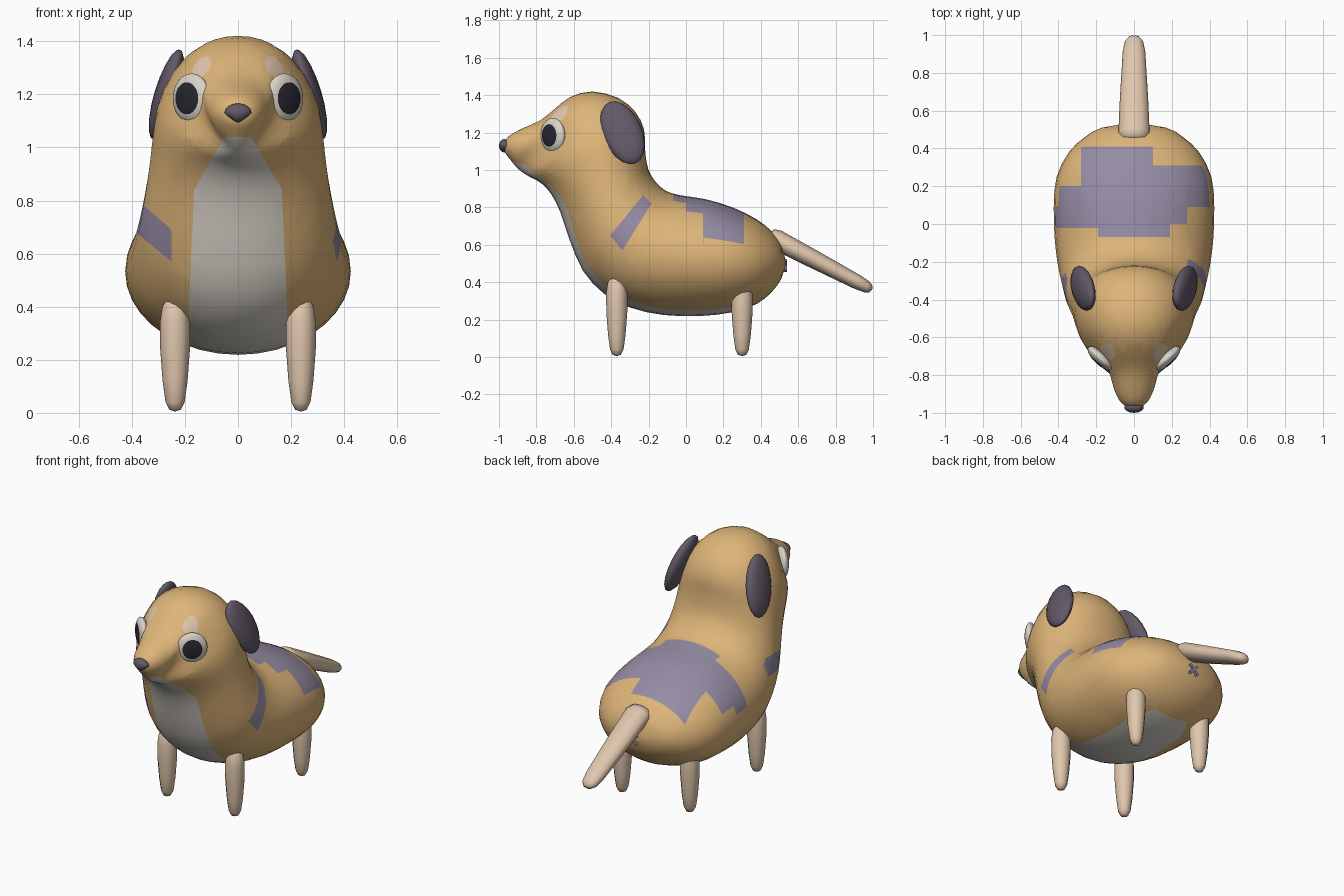
import bpy, bmesh, math
from mathutils import Vector, Matrix

if "Cube" in bpy.data.objects:
    bpy.data.objects.remove(bpy.data.objects["Cube"])

COLOURS = {
    "tan_fur": (0.73, 0.46, 0.19), "pale_grey": (0.70, 0.66, 0.59),
    "purple_patch": (0.30, 0.26, 0.37), "dark_ear": (0.125, 0.10, 0.14),
    "pupil_black": (0.022, 0.02, 0.032), "cream": (0.75, 0.57, 0.42),
}
MATS = {}
for key, rgb in COLOURS.items():
    MATS[key] = bpy.data.materials.new(key)
    MATS[key].diffuse_color = (*rgb, 1)


def finish(name, bm, *mats, smooth=True):
    bmesh.ops.recalc_face_normals(bm, faces=bm.faces)
    for f in bm.faces:
        f.smooth = smooth
    me = bpy.data.meshes.new(name)
    bm.to_mesh(me)
    bm.free()
    for m in mats:
        me.materials.append(MATS[m])
    ob = bpy.data.objects.new(name, me)
    bpy.context.collection.objects.link(ob)
    return ob


def axes(x, y, z, origin):
    m = Matrix((x, y, z)).transposed().to_4x4()
    m.translation = origin
    return m


def loft(bm, rings):
    loops = [[bm.verts.new(p) for p in r] for r in rings]
    n = len(loops[0])
    for a, b in zip(loops, loops[1:]):
        for i in range(n):
            bm.faces.new((a[i], a[(i + 1) % n], b[(i + 1) % n], b[i]))
    bmesh.ops.remove_doubles(bm, verts=bm.verts, dist=1e-5)


def lathe(name, profile, matrix, mat, n=12):
    bm = bmesh.new()
    loft(bm, [[matrix @ Vector((r * math.cos(i * math.tau / n), r * math.sin(i * math.tau / n), z))
               for i in range(n)] for r, z in profile])
    return finish(name, bm, mat)


# Body sections: top y, top z, bottom y, bottom z, half width, upper fullness
SECTIONS = [
    (.535, .50, .535, .50, 0, 0), (.51, .60, .51, .42, .17, 0),
    (.46, .67, .46, .35, .26, 0), (.38, .735, .38, .285, .345, 0),
    (.25, .80, .25, .24, .41, 0), (.10, .845, .08, .22, .425, 0),
    (-.03, .865, -.12, .225, .42, 0), (-.11, .89, -.30, .265, .405, 0),
    (-.165, .94, -.44, .34, .385, 0), (-.20, 1.0, -.55, .46, .365, 0),
    (-.215, 1.07, -.62, .62, .345, 0), (-.22, 1.14, -.67, .77, .33, 0),
    (-.225, 1.22, -.72, .87, .32, 0), (-.27, 1.31, -.775, .93, .305, .05),
    (-.36, 1.385, -.83, .96, .265, .15), (-.50, 1.42, -.87, .985, .19, .35),
    (-.62, 1.39, -.89, 1.0, .142, .25), (-.71, 1.32, -.915, 1.025, .122, .1),
    (-.78, 1.265, -.935, 1.05, .108, 0), (-.88, 1.22, -.955, 1.075, .085, 0),
    (-.95, 1.18, -.968, 1.10, .05, 0), (-.972, 1.14, -.972, 1.14, 0, 0),
]


def section_ring(s, n=36):
    top, bot = Vector((0, s[0], s[1])), Vector((0, s[2], s[3]))
    c, h = (top + bot) / 2, (top - bot) / 2
    out = []
    for i in range(n):
        a = math.tau * i / n
        p = c + h * math.sin(a)
        p.x = s[4] * math.cos(a) * (1 + s[5] * math.sin(a))
        out.append(p)
    return out


def midway(i):
    p = [SECTIONS[max(0, min(len(SECTIONS) - 1, i + k))] for k in (-1, 0, 1, 2)]
    return [(-a + 9 * b + 9 * c - d) / 16 for a, b, c, d in zip(*p)]


rings = []
for i, s in enumerate(SECTIONS):
    rings.append(section_ring(s))
    if i < len(SECTIONS) - 1:
        rings.append(section_ring(midway(i)))
body = bmesh.new()
loft(body, rings)
bmesh.ops.recalc_face_normals(body, faces=body.faces)


def paint(poly, ia, ib, slot, keep):
    """Cut a convex outline, projected on axes ia and ib, into the body and colour it."""
    lo = [min(p[k] for p in poly) - .06 for k in (0, 1)]
    hi = [max(p[k] for p in poly) + .06 for k in (0, 1)]
    mid = [sum(p[k] for p in poly) / len(poly) for k in (0, 1)]
    planes = []
    for (a, b), (c, d) in zip(poly, poly[1:] + poly[:1]):
        co, no = Vector(), Vector()
        co[ia], co[ib] = a, b
        no[ia], no[ib] = d - b, a - c
        m = Vector()
        m[ia], m[ib] = mid
        if (m - co).dot(no) > 0:
            no = -no
        planes.append((co, no.normalized()))
    for co, no in planes:
        fs = []
        for f in body.faces:
            m = f.calc_center_median()
            if keep(m) and lo[0] < m[ia] < hi[0] and lo[1] < m[ib] < hi[1]:
                fs.append(f)
        geom = set(fs) | {e for f in fs for e in f.edges} | {v for f in fs for v in f.verts}
        bmesh.ops.bisect_plane(body, geom=list(geom), dist=1e-5, plane_co=co, plane_no=no)
    for f in body.faces:
        m = f.calc_center_median()
        if keep(m) and all((m - co).dot(no) < 1e-4 for co, no in planes):
            f.material_index = slot


# Chest and underside
paint([(-.05, 1.04), (.05, 1.04), (.165, .84), (.185, .40), (.185, .2),
       (-.185, .2), (-.185, .40), (-.165, .84)], 0, 2, 1, lambda m: m.y < -.25)
paint([(-.185, -.35), (.185, -.35), (.185, .2), (.12, .33), (-.12, .33), (-.185, .2)],
      0, 1, 1, lambda m: m.z < .42)
# Stepped saddle patch
for x0, x1, y0, y1 in [(-.19, .19, -.07, .31), (-.28, .1, .19, .41), (-.42, -.19, -.02, .2),
                       (.1, .28, 0, .31), (.28, .43, .09, .31)]:
    paint([(x0, y0), (x1, y0), (x1, y1), (x0, y1)], 0, 1, 2, lambda m: m.z > .61)
# Shoulder patches
paint([(-.405, .65), (-.34, .57), (-.185, .82), (-.23, .865)], 1, 2, 2, lambda m: m.x > .15)
paint([(-.41, .83), (-.25, .69), (-.25, .57), (-.41, .70)], 0, 2, 2,
      lambda m: m.x < -.2 and -.6 < m.y < -.27)
# Brows
for s in (-1, 1):
    paint([(s * x, z) for x, z in [(.10, 1.32), (.112, 1.343), (.135, 1.342), (.165, 1.31),
                                   (.178, 1.275), (.165, 1.26), (.135, 1.265), (.11, 1.29)]],
          0, 2, 3, lambda m: m.y < -.5)
finish("body", body, "tan_fur", "pale_grey", "purple_patch", "cream")

# Legs
LEG = [(0, .005), (.022, .012), (.036, .04), (.047, .12), (.056, .24), (.057, .34),
       (.048, .40), (.03, .435), (0, .445)]
for side, s in (("left", -1), ("right", 1)):
    for part, y in (("front", -.37), ("hind", .30)):
        lathe(f"{part}_leg_{side}", LEG, Matrix.Translation((s * .237, y, 0)), "cream")

# Tail
d = Vector((0, .545, -.285))
n = Vector((0, .285, .545)).normalized()
lathe("tail", [(0, -.02), (.8, 0), (1, .06), (.9, .4), (.72, .85), (.58, .95), (.35, .99), (0, 1)],
      axes(Vector((.083, 0, 0)), n * .055, d, Vector((0, .45, .645))), "cream")


def ball(name, matrix, mats, u=20, v=12, shape=None, rule=None):
    bm = bmesh.new()
    bmesh.ops.create_uvsphere(bm, u_segments=u, v_segments=v, radius=1)
    if shape:
        for p in bm.verts:
            shape(p.co)
    if rule:
        for f in bm.faces:
            f.material_index = rule(f.calc_center_median())
    bm.transform(matrix)
    return finish(name, bm, *mats)


# Ears and eyes, mirrored left to right
long = Vector((.05, .07, -.165)).normalized()
wide = (Vector((0, 1, 0)) - long * long.y).normalized()
ear = axes(wide * .105, long.cross(wide) * .045, long * .185, Vector((.27, -.34, 1.2)))
out = Vector((.67, -.74, 0)).normalized()
eye = axes(Vector((-out.y, out.x, 0)) * -.09, Vector((0, 0, .094)), out * .035,
           Vector((.175, -.712, 1.185)))
for side, s in (("left", -1), ("right", 1)):
    flip = Matrix.Diagonal((s, 1, 1, 1))
    ball(f"ear_{side}", flip @ ear, ["dark_ear"], 16, 10)
    ball(f"eye_{side}", flip @ eye, ["pale_grey", "pupil_black"], 24, 18,
         rule=lambda c: int(c.z > 0 and math.hypot(c.x, c.y) < .64))


# Nose, narrowing towards the bottom
def narrow(c):
    if c.z < 0:
        c.x *= 1 + .6 * c.z


ball("nose", axes(Vector((.052, 0, 0)), Vector((0, .03, 0)), Vector((0, 0, .036)),
                  Vector((0, -.97, 1.13))), ["dark_ear"], 14, 8, shape=narrow)

# Small cross under the tail
bm = bmesh.new()
for a in (-1, 1):
    bmesh.ops.create_cube(bm, size=1, matrix=Matrix.Translation((0, .532, .49))
                          @ Matrix.Rotation(a * math.pi / 4, 4, 'Y')
                          @ Matrix.Diagonal((.08, .018, .016, 1)))
finish("rump_cross", bm, "purple_patch", smooth=False)

for m in bpy.data.materials:
    if m.users and not m.is_grease_pencil:
        m.use_nodes = True
        m.node_tree.nodes["Principled BSDF"].inputs["Base Color"].default_value = m.diffuse_color
